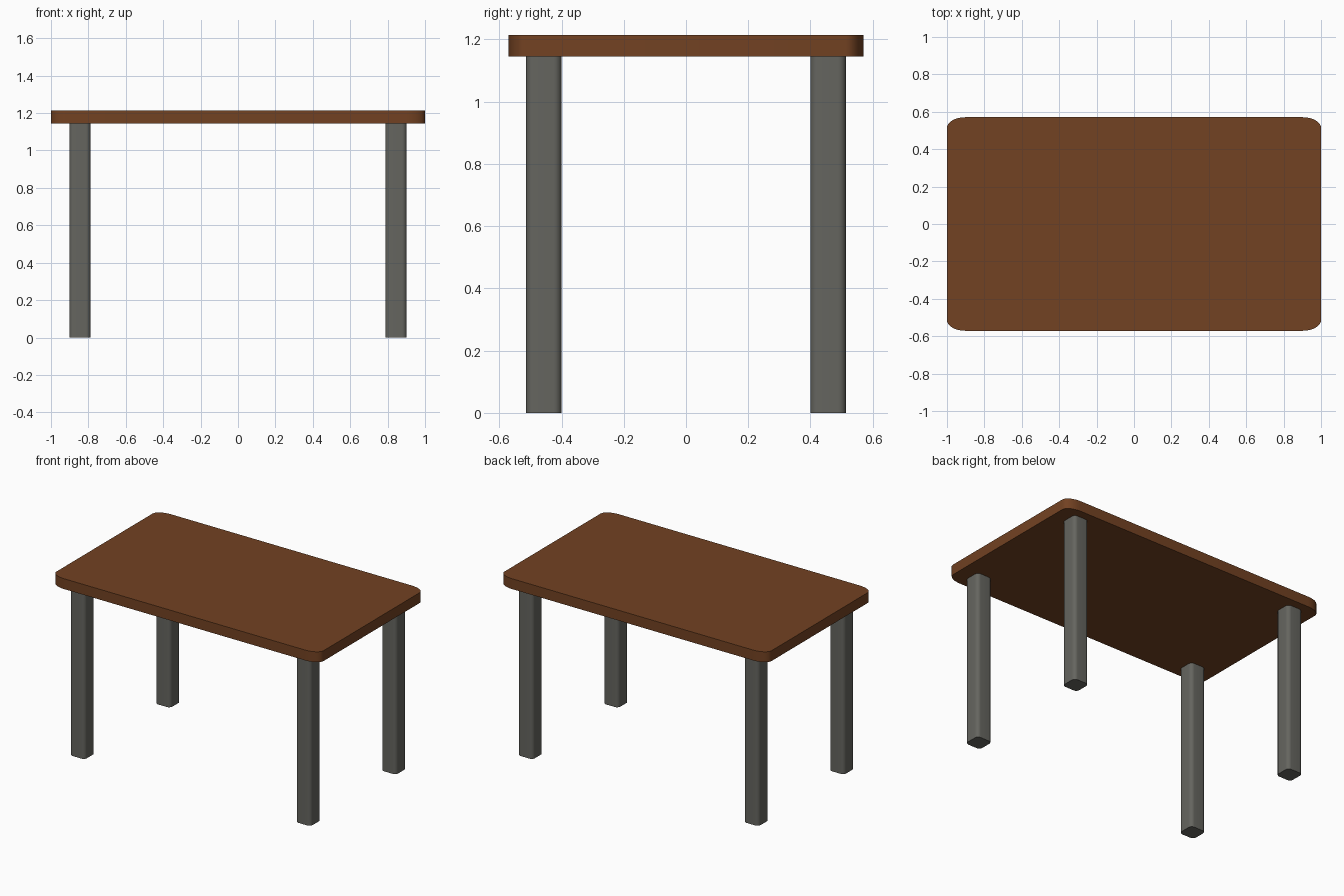
import bpy, bmesh, math

if "Cube" in bpy.data.objects:
    bpy.data.objects.remove(bpy.data.objects["Cube"])


def material(name, rgb):
    m = bpy.data.materials.new(name)
    m.diffuse_color = (*rgb, 1)
    m.use_nodes = True
    m.node_tree.nodes["Principled BSDF"].inputs["Base Color"].default_value = m.diffuse_color
    return m


def rounded_block(name, centre, half, radius, z0, z1, mat, steps=8):
    """Upright prism with rounded (elliptical) vertical corners."""
    bm = bmesh.new()
    ring = []
    for i, (sx, sy) in enumerate([(1, 1), (-1, 1), (-1, -1), (1, -1)]):
        for k in range(steps + 1):
            a = math.pi / 2 * (i + k / steps)
            x = centre[0] + sx * (half[0] - radius[0]) + radius[0] * math.cos(a)
            y = centre[1] + sy * (half[1] - radius[1]) + radius[1] * math.sin(a)
            ring.append(bm.verts.new((x, y, z0)))
    base = bm.faces.new(ring)
    top = bmesh.ops.extrude_face_region(bm, geom=[base])["geom"]
    bmesh.ops.translate(bm, vec=(0, 0, z1 - z0),
                        verts=[v for v in top if isinstance(v, bmesh.types.BMVert)])
    bmesh.ops.recalc_face_normals(bm, faces=bm.faces)
    me = bpy.data.meshes.new(name)
    bm.to_mesh(me)
    bm.free()
    me.materials.append(mat)
    ob = bpy.data.objects.new(name, me)
    bpy.context.collection.objects.link(ob)
    bpy.ops.object.select_all(action='DESELECT')
    ob.select_set(True)
    bpy.context.view_layer.objects.active = ob
    bpy.ops.object.shade_smooth_by_angle(angle=math.radians(30))
    return ob


wood = material("brown wood", (0.17, 0.054, 0.016))
metal = material("grey metal", (0.13, 0.13, 0.115))

# Table top
rounded_block("table_top", (0, 0), (1.0, 0.571), (0.1, 0.057), 1.145, 1.215, wood)

# Four legs
for sy, row in ((-1, "front"), (1, "back")):
    for sx, side in ((-1, "left"), (1, "right")):
        rounded_block(f"{row}_{side}_leg", (sx * 0.845, sy * 0.457), (0.057, 0.057),
                      (0.025, 0.025), 0, 1.145, metal)
